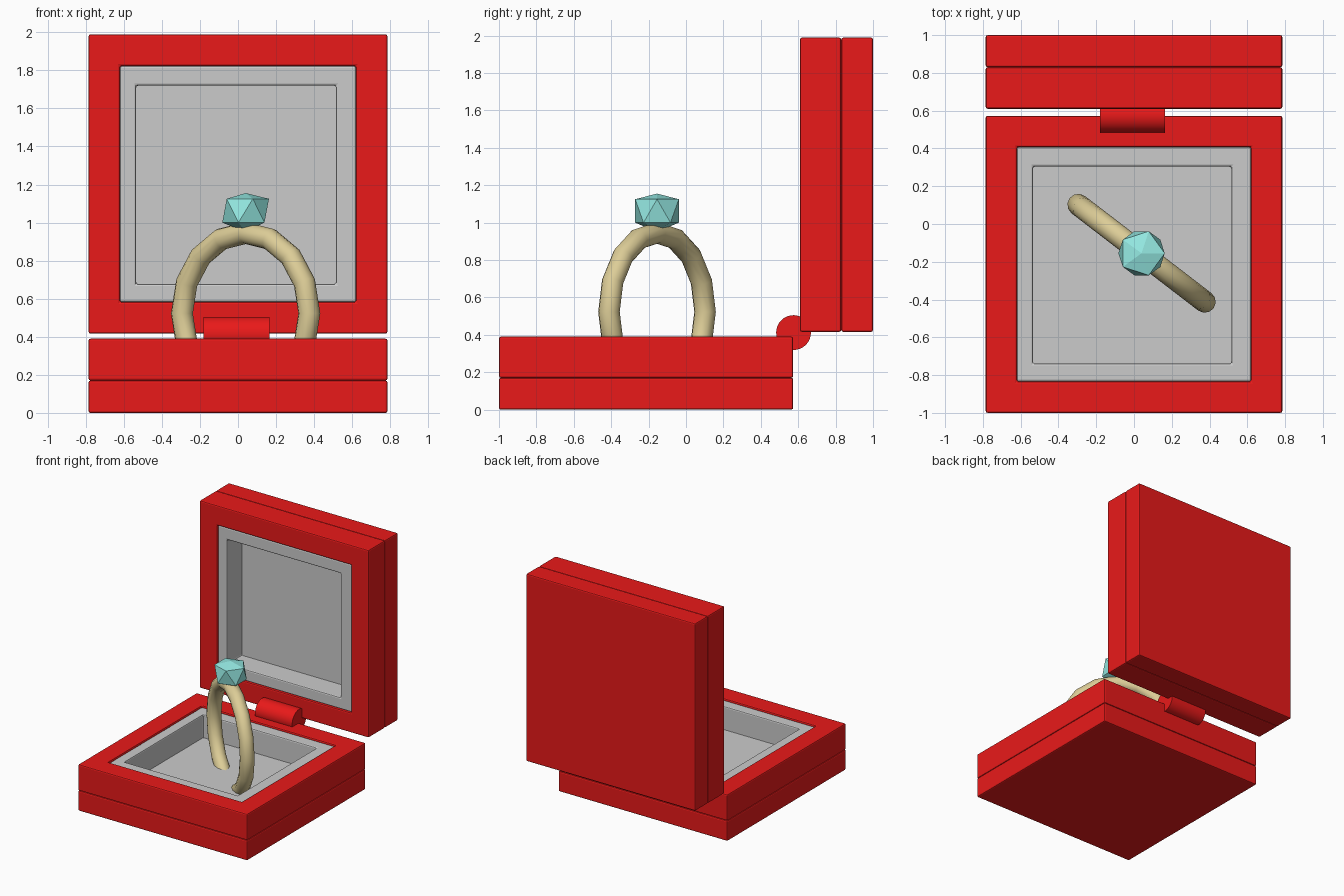
import bpy, bmesh, math
from mathutils import Matrix

if "Cube" in bpy.data.objects:
    bpy.data.objects.remove(bpy.data.objects["Cube"])


def material(name, rgb):
    m = bpy.data.materials.new(name)
    m.diffuse_color = (*rgb, 1)
    m.use_nodes = True
    m.node_tree.nodes["Principled BSDF"].inputs["Base Color"].default_value = m.diffuse_color
    return m


RED = material("red_case", (0.82, 0.01, 0.01))
GOLD = material("gold", (0.72, 0.61, 0.31))
GEM = material("gem_teal", (0.30, 0.82, 0.77))


def finish(name, bm, mat=None, matrix=None, bevel=0):
    bmesh.ops.recalc_face_normals(bm, faces=bm.faces)
    me = bpy.data.meshes.new(name)
    bm.to_mesh(me)
    bm.free()
    ob = bpy.data.objects.new(name, me)
    bpy.context.collection.objects.link(ob)
    if mat:
        me.materials.append(mat)
    if matrix:
        ob.matrix_world = matrix
    if bevel:
        mod = ob.modifiers.new("bevel", "BEVEL")
        mod.width, mod.segments = bevel, 2
    return ob


def rect(bm, r, z):
    x0, x1, y0, y1 = r
    return [bm.verts.new(p) for p in
            ((x0, y0, z), (x1, y0, z), (x1, y1, z), (x0, y1, z))]


def bridge(bm, loops):
    for a, b in zip(loops, loops[1:]):
        for i in range(4):
            j = (i + 1) % 4
            bm.faces.new((a[i], a[j], b[j], b[i]))


def slab(name, r, z0, z1, **kw):
    bm = bmesh.new()
    a, b = rect(bm, r, z0), rect(bm, r, z1)
    bridge(bm, [a, b])
    bm.faces.new(a)
    bm.faces.new(b)
    return finish(name, bm, **kw)


def frame(name, outer, inner, z0, z1, **kw):
    bm = bmesh.new()
    a, b = rect(bm, outer, z0), rect(bm, outer, z1)
    c, d = rect(bm, inner, z1), rect(bm, inner, z0)
    bridge(bm, [a, b, c, d, a])
    return finish(name, bm, **kw)


# One half of the case: slab, frame, grey padded rim and grey floor
def case_half(prefix, m):
    out = (-0.785, 0.785, -0.7865, 0.7865)
    opening = (-0.62, 0.62, -0.62, 0.62)
    recess = (-0.535, 0.515, -0.525, 0.517)
    slab(prefix + "_slab", out, 0, 0.17, mat=RED, matrix=m, bevel=0.01)
    frame(prefix + "_frame", out, opening, 0.17, 0.39, mat=RED, matrix=m, bevel=0.01)
    frame(prefix + "_padded_rim", opening, recess, 0.165, 0.378, matrix=m, bevel=0.01)
    slab(prefix + "_floor", opening, 0.16, 0.183, matrix=m)


case_half("base", Matrix.Translation((0, -0.2135, 0)))
case_half("lid", Matrix.Translation((0, 1.0, 1.2025)) @ Matrix.Rotation(math.pi / 2, 4, 'X'))

# Hinge barrel
bpy.ops.mesh.primitive_cylinder_add(vertices=32, radius=0.093, depth=0.345,
                                    location=(-0.0075, 0.575, 0.412),
                                    rotation=(0, math.pi / 2, 0))
hinge = bpy.context.object
hinge.name = "hinge_barrel"
hinge.data.materials.append(RED)
bpy.ops.object.shade_smooth_by_angle()

# Ring band standing diagonally, lower part sunk into the floor
bpy.ops.mesh.primitive_torus_add(major_segments=16, minor_segments=12,
                                 major_radius=0.422, minor_radius=0.058,
                                 location=(0.04, -0.155, 0.523),
                                 rotation=(math.pi / 2, 0, math.radians(-37.5)))
band = bpy.context.object
band.name = "ring_band"
band.data.materials.append(GOLD)
bpy.ops.object.shade_smooth()

# Faceted gem: icosahedron with a flattened crown
bm = bmesh.new()
bmesh.ops.create_icosphere(bm, subdivisions=1, radius=0.137)
for v in bm.verts:
    up = v.co.z > 0
    tip = abs(v.co.z) > 0.1
    v.co.z = (1.155 if tip else 1.125) if up else (0.95 if tip else 1.0)
finish("gem", bm, mat=GEM, matrix=Matrix.Translation((0.04, -0.155, 0)))
